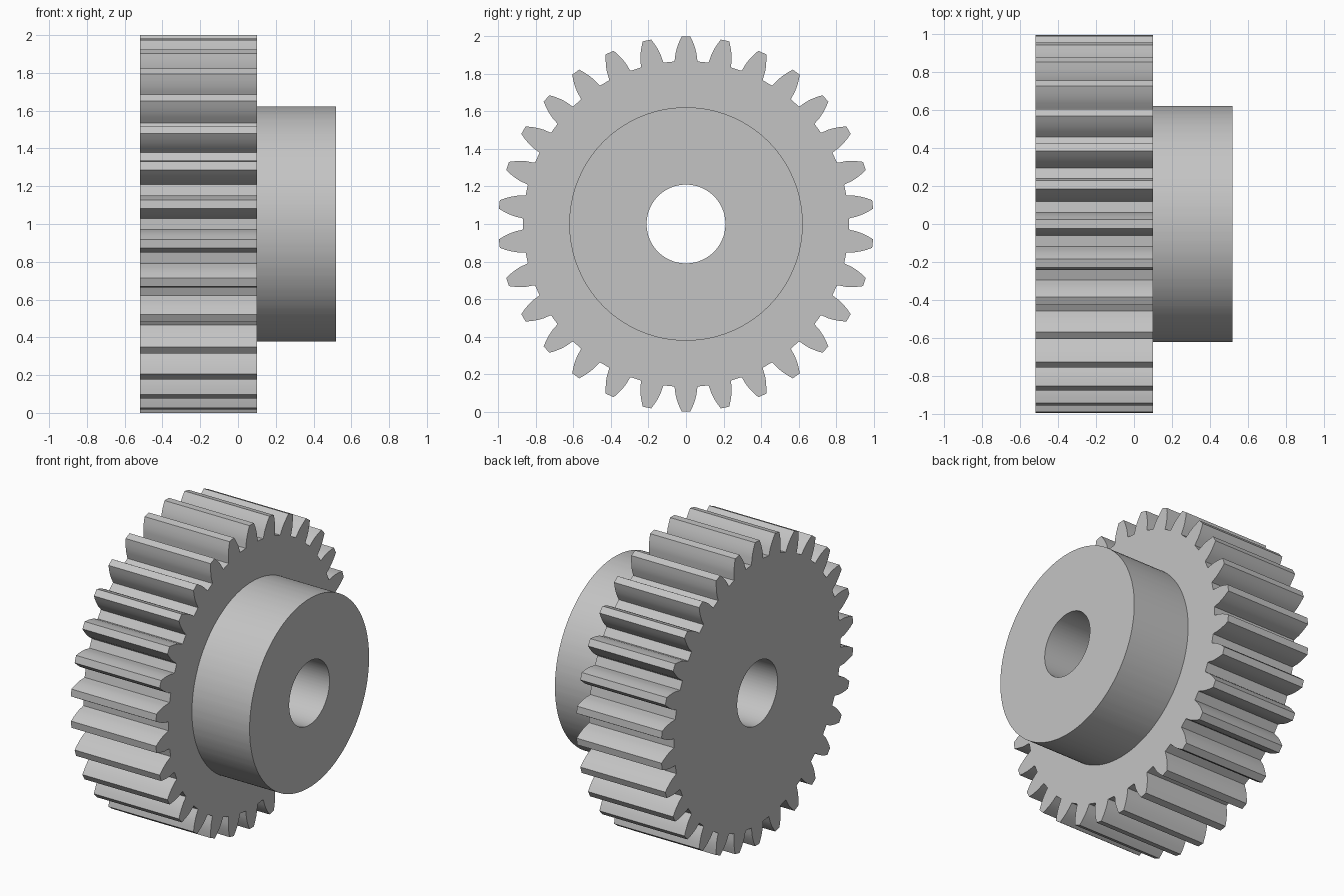
import bpy
import bmesh
import math

cube = bpy.data.objects.get("Cube")
if cube:
    bpy.data.objects.remove(cube, do_unlink=True)

TEETH = 30
TIP_R, ROOT_R = 1.0, 0.868
PITCH_R = TIP_R * TEETH / (TEETH + 2)
PRESSURE = math.radians(20)
BASE_R = PITCH_R * math.cos(PRESSURE)
HUB_R, BORE_R = 0.622, 0.21
X_BACK, X_STEP, X_END = -0.52, 0.10, 0.52
FLANK_STEPS = 5


def involute(angle):
    return math.tan(angle) - angle


def half_tooth(r):
    """Half the tooth's angular width at radius r."""
    a = math.acos(min(1.0, BASE_R / r))
    return math.pi / (2 * TEETH) + involute(PRESSURE) - involute(a)


# Tooth outline as (angle, radius): up one flank and down the other
flank = [(half_tooth(ROOT_R) + 0.004, ROOT_R)]
for i in range(FLANK_STEPS):
    r = BASE_R + (TIP_R - BASE_R) * i / (FLANK_STEPS - 1)
    flank.append((half_tooth(r), r))
tooth = [(-a, r) for a, r in flank] + [(a, r) for a, r in reversed(flank)]
outline = [(2 * math.pi * t / TEETH + a, r) for t in range(TEETH) for a, r in tooth]

bm = bmesh.new()


def ring(x, radius=None):
    """Closed ring of vertices: a circle, or the toothed outline without a radius."""
    return [bm.verts.new((x, (radius or r) * math.sin(a), 1 + (radius or r) * math.cos(a)))
            for a, r in outline]


# Bore, toothed wheel and hub joined as one closed solid
rings = [ring(X_BACK, BORE_R), ring(X_BACK), ring(X_STEP),
         ring(X_STEP, HUB_R), ring(X_END, HUB_R), ring(X_END, BORE_R)]
count = len(outline)
for k, lower in enumerate(rings):
    upper = rings[(k + 1) % len(rings)]
    for i in range(count):
        j = (i + 1) % count
        bm.faces.new((lower[i], lower[j], upper[j], upper[i]))
bmesh.ops.recalc_face_normals(bm, faces=bm.faces)

mesh = bpy.data.meshes.new("gear_with_hub")
bm.to_mesh(mesh)
bm.free()
gear = bpy.data.objects.new("gear_with_hub", mesh)
bpy.context.collection.objects.link(gear)

# Plain grey metal
GREY = (0.55, 0.55, 0.55, 1)
mat = bpy.data.materials.new("grey_metal")
mat.use_nodes = True
mat.diffuse_color = GREY
for node in mat.node_tree.nodes:
    if node.type == "BSDF_PRINCIPLED":
        node.inputs["Base Color"].default_value = GREY
mesh.materials.append(mat)

# Smooth round surfaces, sharp edges
bpy.ops.object.select_all(action="DESELECT")
gear.select_set(True)
bpy.context.view_layer.objects.active = gear
bpy.ops.object.shade_smooth_by_angle(angle=math.radians(25))
